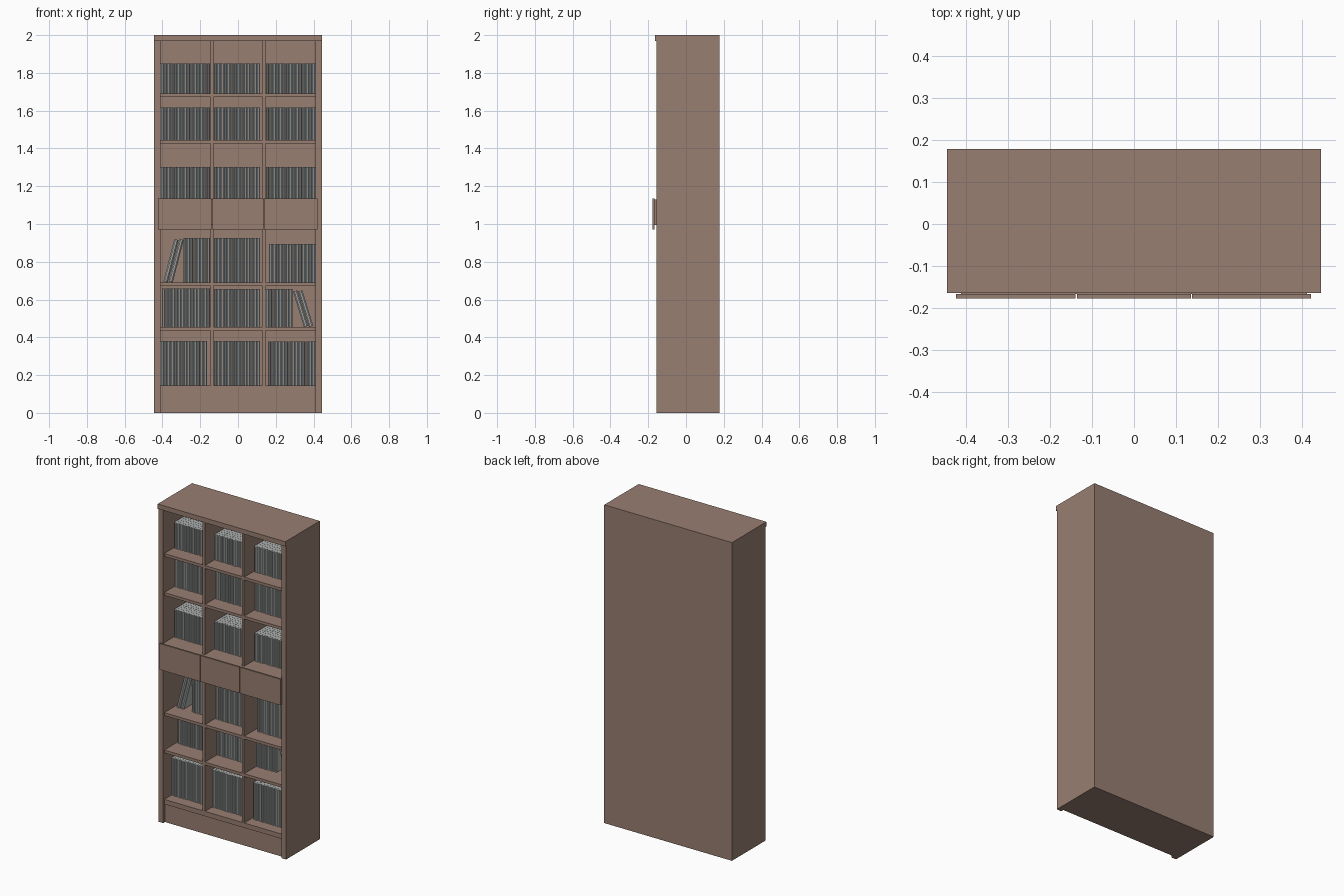
import bpy, bmesh, math, random
from mathutils import Matrix, Vector

if "Cube" in bpy.data.objects:
    bpy.data.objects.remove(bpy.data.objects["Cube"])

random.seed(4)


def material(name, rgb):
    m = bpy.data.materials.new(name)
    m.diffuse_color = (*rgb, 1)
    m.use_nodes = True
    m.node_tree.nodes["Principled BSDF"].inputs["Base Color"].default_value = m.diffuse_color
    return m


WOOD = material("brown wood", (0.314, 0.209, 0.165))
GREY = material("grey book cloth", (0.42, 0.43, 0.43))


def finish(name, bm, mat):
    bmesh.ops.recalc_face_normals(bm, faces=bm.faces)
    me = bpy.data.meshes.new(name)
    bm.to_mesh(me)
    bm.free()
    me.materials.append(mat)
    ob = bpy.data.objects.new(name, me)
    bpy.context.collection.objects.link(ob)


def box(name, x, y, z):
    """Wooden board given by its extent on each axis."""
    bm = bmesh.new()
    size = [b - a for a, b in (x, y, z)]
    mid = [(a + b) / 2 for a, b in (x, y, z)]
    bmesh.ops.create_cube(bm, size=1, matrix=Matrix.Translation(mid) @ Matrix.Diagonal((*size, 1)))
    finish(name, bm, WOOD)


FRONT, BACK, INNER = -0.156, 0.178, 0.411
INSET = -0.145

# Carcass
for side, s in (("left", -1), ("right", 1)):
    box(side + "_side_panel", sorted((s * INNER, s * 0.444)), (FRONT, BACK), (0, 1.97))
box("top_board", (-0.444, 0.444), (-0.164, BACK), (1.97, 2))
box("back_panel", (-INNER, INNER), (0.16, BACK), (0.115, 1.97))
box("plinth", (-INNER, INNER), (-0.138, BACK), (0, 0.115))
box("bottom_shelf", (-INNER, INNER), (INSET, 0.16), (0.115, 0.145))

# Shelves and the uprights between the columns
for i, top in enumerate((0.455, 0.69, 1.445, 1.69)):
    box(f"shelf_{i + 1}", (-INNER, INNER), (INSET, 0.16), (top - 0.018, top))
for side, x in (("left", -0.1365), ("right", 0.1365)):
    for level, z in (("lower", (0.145, 0.995)), ("upper", (1.13, 1.97))):
        box(f"{side}_{level}_divider", (x - 0.008, x + 0.008), (INSET - 0.001, 0.16), z)

# Drawer bank and overhanging fronts
box("drawer_bank", (-INNER, INNER), (-0.166, 0.16), (0.995, 1.13))
for i, x in enumerate(((-0.423, -0.139), (-0.136, 0.135), (0.138, 0.421))):
    box(f"drawer_front_{i + 1}", x, (-0.177, -0.166), (0.97, 1.134))


def add_book(bm, x, width, z, height, front, lean=0.0):
    """Book with a chamfered spine, extruded upwards, then leaned sideways."""
    w, c = width / 2, width * 0.3
    back = front + 0.16
    outline = [(-w, back), (-w, front + c), (-w + c, front),
               (w - c, front), (w, front + c), (w, back)]
    turn = Matrix.Translation((x, 0, z)) @ Matrix.Rotation(lean, 4, 'Y')
    base = bm.faces.new([bm.verts.new((px, py, 0)) for px, py in outline])
    new = bmesh.ops.extrude_face_region(bm, geom=[base])["geom"]
    verts = [v for v in new if isinstance(v, bmesh.types.BMVert)]
    bmesh.ops.translate(bm, verts=verts, vec=Vector((0, 0, height)))
    bmesh.ops.transform(bm, matrix=turn, verts=verts + [v for v in base.verts])


# Rows of upright books: shelf height, spine depth, (x start, x end, top) per column
ROWS = [
    (0.145, -0.078, (-0.41, -0.165, 0.38), (-0.128, 0.118, 0.38), (0.158, 0.41, 0.377)),
    (0.455, -0.03, (-0.402, -0.148, 0.658), (-0.128, 0.118, 0.655), (0.146, 0.288, 0.655)),
    (0.69, -0.05, (-0.29, -0.148, 0.927), (-0.128, 0.118, 0.927), (0.165, 0.41, 0.895)),
    (1.13, -0.055, (-0.41, -0.148, 1.303), (-0.128, 0.118, 1.303), (0.148, 0.41, 1.303)),
    (1.445, -0.05, (-0.41, -0.148, 1.617), (-0.128, 0.118, 1.617), (0.148, 0.41, 1.617)),
    (1.69, -0.055, (-0.41, -0.148, 1.85), (-0.128, 0.118, 1.85), (0.148, 0.41, 1.85)),
]
for r, (z, front, *columns) in enumerate(ROWS):
    for c, (x0, x1, top) in enumerate(columns):
        bm = bmesh.new()
        count = round((x1 - x0) / 0.0175)
        pitch = (x1 - x0) / count
        for i in range(count):
            add_book(bm, x0 + (i + 0.5) * pitch, pitch * 0.95, z, top - z,
                     front + random.uniform(0, 0.004))
        finish(f"books_row_{r + 1}_column_{c + 1}", bm, GREY)

# Leaning pairs
for name, xs, z, height, front, angle in (
        ("leaning_books_left", (-0.384, -0.357), 0.693, 0.232, -0.05, 14.5),
        ("leaning_books_right", (0.36, 0.387), 0.458, 0.196, -0.03, -17)):
    bm = bmesh.new()
    for x in xs:
        add_book(bm, x, 0.023, z, height, front, math.radians(angle))
    finish(name, bm, GREY)
